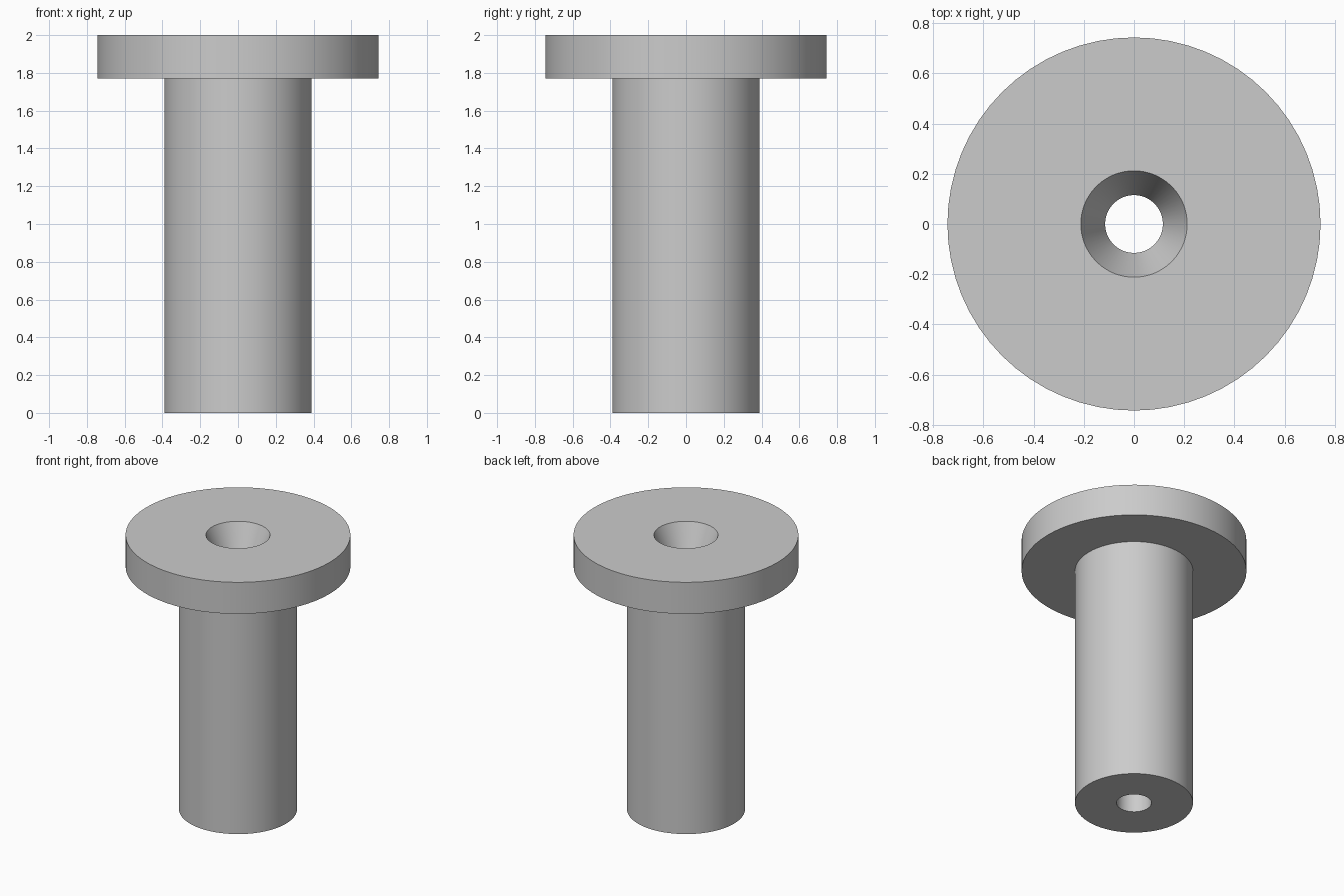
import bpy
import bmesh
import math

cube = bpy.data.objects.get("Cube")
if cube:
    bpy.data.objects.remove(cube, do_unlink=True)

SEGMENTS = 64
FLANGE_R, SHAFT_R = 0.743, 0.39
SINK_R, BORE_R = 0.212, 0.115
TOP, FLANGE_Z = 2.0, 1.77

# Plain grey material
grey = bpy.data.materials.new("plain grey")
grey.use_nodes = True
colour = (0.6, 0.6, 0.6, 1)
grey.diffuse_color = colour
grey.node_tree.nodes["Principled BSDF"].inputs["Base Color"].default_value = colour

# Closed profile (radius, height): shaft, flange, tapered sink, bore
profile = [
    (BORE_R, 0), (SHAFT_R, 0), (SHAFT_R, FLANGE_Z), (FLANGE_R, FLANGE_Z),
    (FLANGE_R, TOP), (SINK_R, TOP), (BORE_R, FLANGE_Z),
]

# Revolve the profile around the vertical axis
bm = bmesh.new()
rings = []
for radius, z in profile:
    angles = [math.tau * i / SEGMENTS for i in range(SEGMENTS)]
    rings.append([bm.verts.new((radius * math.cos(a), radius * math.sin(a), z))
                  for a in angles])
for k, low in enumerate(rings):
    high = rings[(k + 1) % len(rings)]
    for i in range(SEGMENTS):
        j = (i + 1) % SEGMENTS
        bm.faces.new((low[i], low[j], high[j], high[i]))
bmesh.ops.recalc_face_normals(bm, faces=bm.faces)
mesh = bpy.data.meshes.new("flanged_bushing")
bm.to_mesh(mesh)
bm.free()
mesh.materials.append(grey)

bushing = bpy.data.objects.new("flanged_bushing", mesh)
bpy.context.collection.objects.link(bushing)

# Smooth round walls, keep the rims sharp
bpy.ops.object.select_all(action="DESELECT")
bushing.select_set(True)
bpy.context.view_layer.objects.active = bushing
bpy.ops.object.shade_smooth_by_angle(angle=math.radians(20))
